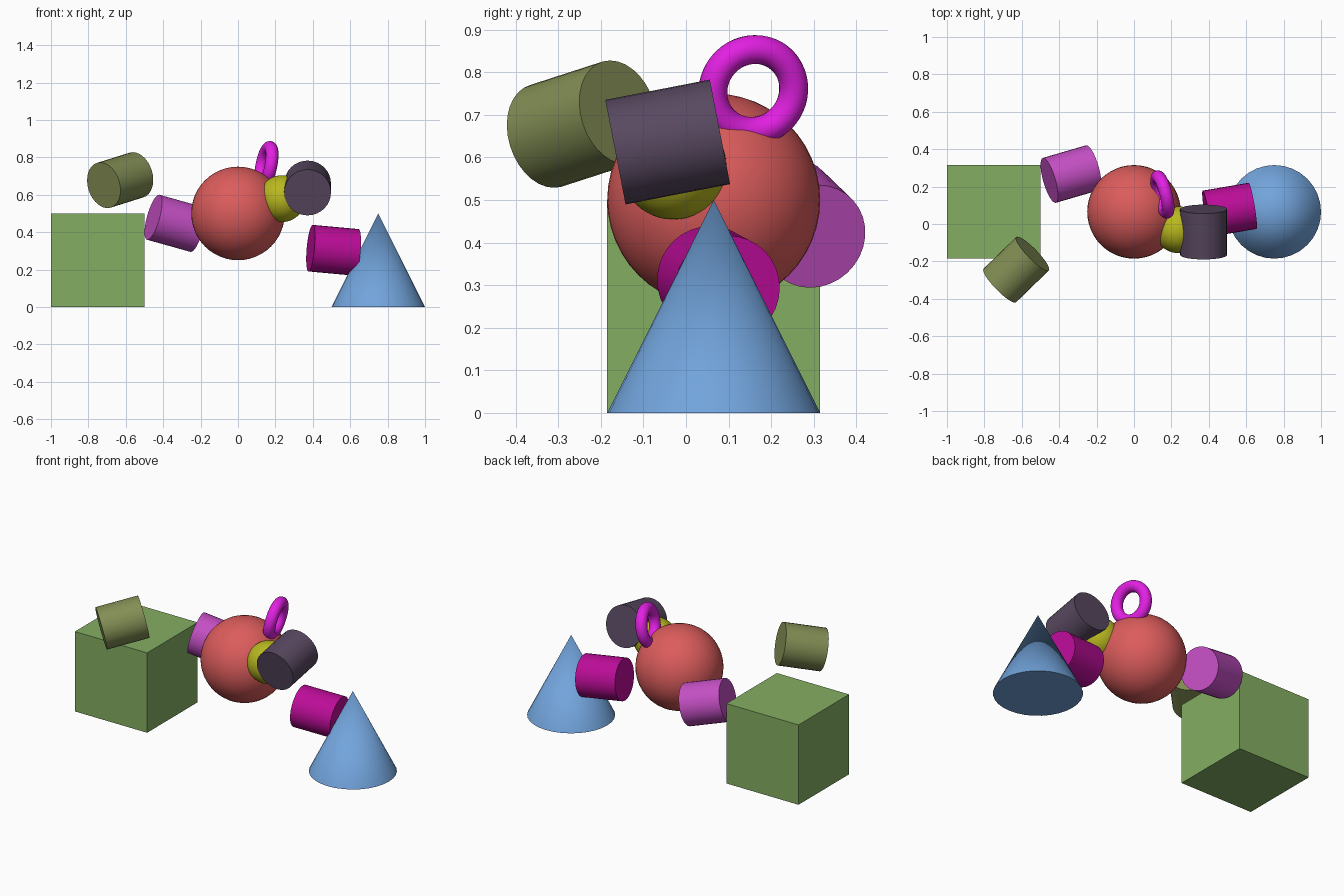
import bpy
import math
from mathutils import Vector

if "Cube" in bpy.data.objects:
    bpy.data.objects.remove(bpy.data.objects["Cube"])


def material(name, rgb):
    """Flat colour from 0-255 sRGB values, stored as linear."""
    lin = [c / 255 / 12.92 if c < 11 else ((c / 255 + 0.055) / 1.055) ** 2.4 for c in rgb]
    m = bpy.data.materials.new(name)
    m.diffuse_color = (*lin, 1)
    m.use_nodes = True
    m.node_tree.nodes["Principled BSDF"].inputs["Base Color"].default_value = m.diffuse_color
    return m


def finish(name, mat, axis=(0, 0, 1), smooth=True):
    """Name, colour and aim the active primitive's z axis."""
    ob = bpy.context.object
    ob.name = name
    ob.data.materials.append(mat)
    ob.rotation_mode = 'QUATERNION'
    ob.rotation_quaternion = Vector(axis).to_track_quat('Z', 'Y')
    if smooth:
        bpy.ops.object.shade_smooth_by_angle(angle=math.radians(35))
    return ob


mesh = bpy.ops.mesh
Y = 0.065  # common centre line of the three large solids

# Large solids: cube, sphere, cone
mesh.primitive_cube_add(size=0.5, location=(-0.75, Y, 0.25))
finish("cube", material("green", (132, 174, 98)), smooth=False)

mesh.primitive_uv_sphere_add(segments=48, ring_count=24, radius=0.25, location=(0, Y, 0.5))
finish("large_sphere", material("coral red", (220, 92, 92)))

mesh.primitive_cone_add(vertices=32, radius1=0.25, radius2=0, depth=0.5, location=(0.75, Y, 0.25))
finish("cone", material("sky blue", (114, 164, 220)))

# Small sphere sunk into the large one
mesh.primitive_uv_sphere_add(segments=48, ring_count=24, radius=0.125, location=(0.235, -0.03, 0.579))
finish("small_sphere", material("yellow", (184, 184, 32)))

# Ring on top of the large sphere
mesh.primitive_torus_add(major_segments=48, minor_segments=20, major_radius=0.098,
                         minor_radius=0.034, location=(0.152, 0.158, 0.757))
finish("ring", material("bright magenta", (226, 32, 226)), axis=(1, 0.26, -0.2))

# Tilted cylinders, all the same size: name, colour, centre, axis
cylinders = [
    ("olive_cylinder", ("olive", (130, 142, 84)), (-0.63, -0.244, 0.678), (0.70, 0.68, 0.22)),
    ("violet_cylinder", ("violet", (198, 80, 198)), (-0.337, 0.267, 0.447), (0.928, 0.27, -0.26)),
    ("crimson_cylinder", ("deep magenta", (188, 12, 152)), (0.511, 0.076, 0.303), (0.98, 0.167, -0.09)),
    ("dark_cylinder", ("dark purple", (88, 72, 96)), (0.372, -0.043, 0.636), (0, 0.98, 0.19)),
]
for name, colour, centre, axis in cylinders:
    mesh.primitive_cylinder_add(vertices=32, radius=0.125, depth=0.25, location=centre)
    finish(name, material(*colour), axis)
